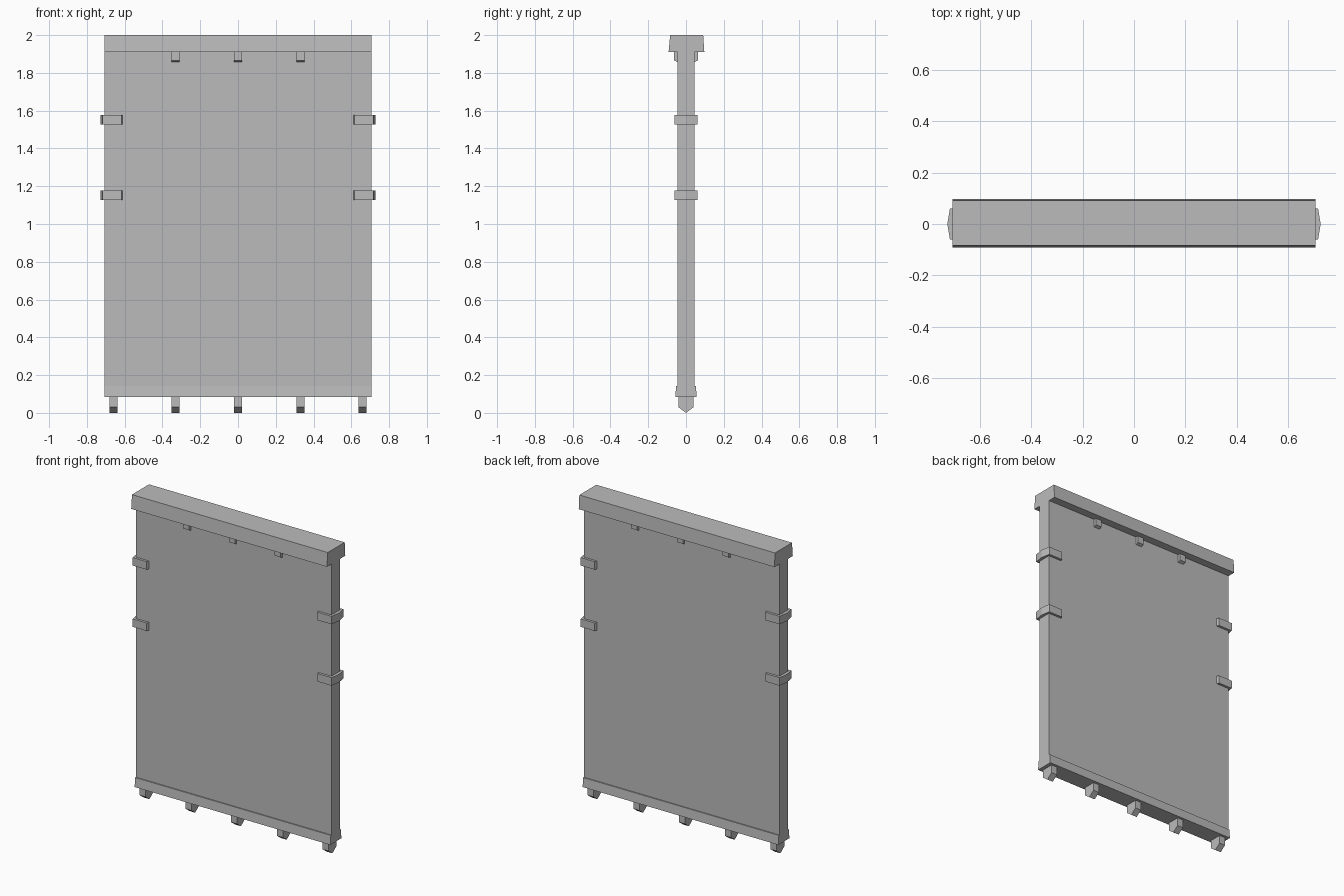
import bpy
import bmesh
from mathutils import Vector

old = bpy.data.objects.get("Cube")
if old:
    bpy.data.objects.remove(old, do_unlink=True)

grey = bpy.data.materials.new("plain_grey")
grey.use_nodes = True
colour = (0.5, 0.5, 0.5, 1)
grey.diffuse_color = colour
grey.node_tree.nodes["Principled BSDF"].inputs["Base Color"].default_value = colour

HALF = 0.706  # half width of the wall


def prism(name, points, depth):
    """Extrude a closed profile of 3D points along the depth vector."""
    bm = bmesh.new()
    face = bm.faces.new([bm.verts.new(p) for p in points])
    result = bmesh.ops.extrude_face_region(bm, geom=[face])
    moved = [v for v in result["geom"] if isinstance(v, bmesh.types.BMVert)]
    bmesh.ops.translate(bm, verts=moved, vec=Vector(depth))
    bmesh.ops.recalc_face_normals(bm, faces=bm.faces)
    mesh = bpy.data.meshes.new(name)
    bm.to_mesh(mesh)
    bm.free()
    mesh.materials.append(grey)
    obj = bpy.data.objects.new(name, mesh)
    bpy.context.collection.objects.link(obj)
    return obj


def bar(name, profile, x, half):
    """Extrude a (y, z) profile along x, centred on x."""
    return prism(name, [(x - half, y, z) for y, z in profile], (2 * half, 0, 0))


# Wall slab, tapered bottom rail and top beam
bar("wall_panel", [(-0.045, 0.1), (0.045, 0.1), (0.045, 1.95), (-0.045, 1.95)], 0, HALF)
bar("bottom_rail", [(-0.057, 0.083), (0.057, 0.083), (0.052, 0.143), (-0.052, 0.143)], 0, HALF)
bar("top_beam", [(-0.092, 1.91), (0.097, 1.91), (0.091, 2), (-0.084, 2)], 0, HALF)

# Pointed feet under the rail
for i in range(-2, 3):
    bar("foot", [(-0.04, 0.09), (-0.04, 0.03), (0, 0), (0.04, 0.03), (0.04, 0.09)],
        i * 0.33, 0.021)

# Small brackets under the beam, on both faces
for i in (-1, 0, 1):
    for s in (-1, 1):
        bar("beam_bracket", [(s * 0.04, 1.92), (s * 0.04, 1.855),
                             (s * 0.063, 1.866), (s * 0.063, 1.92)], i * 0.33, 0.021)

# Clamps wrapped round both side edges
outline = [(0.609, -0.04), (0.617, -0.061), (0.717, -0.061), (0.727, 0),
           (0.717, 0.061), (0.617, 0.061), (0.609, 0.04)]
for s, side in ((1, "left"), (-1, "right")):
    for z in (1.126, 1.526):
        prism(side + "_clamp", [(s * x, y, z) for x, y in outline], (0, 0, 0.052))
